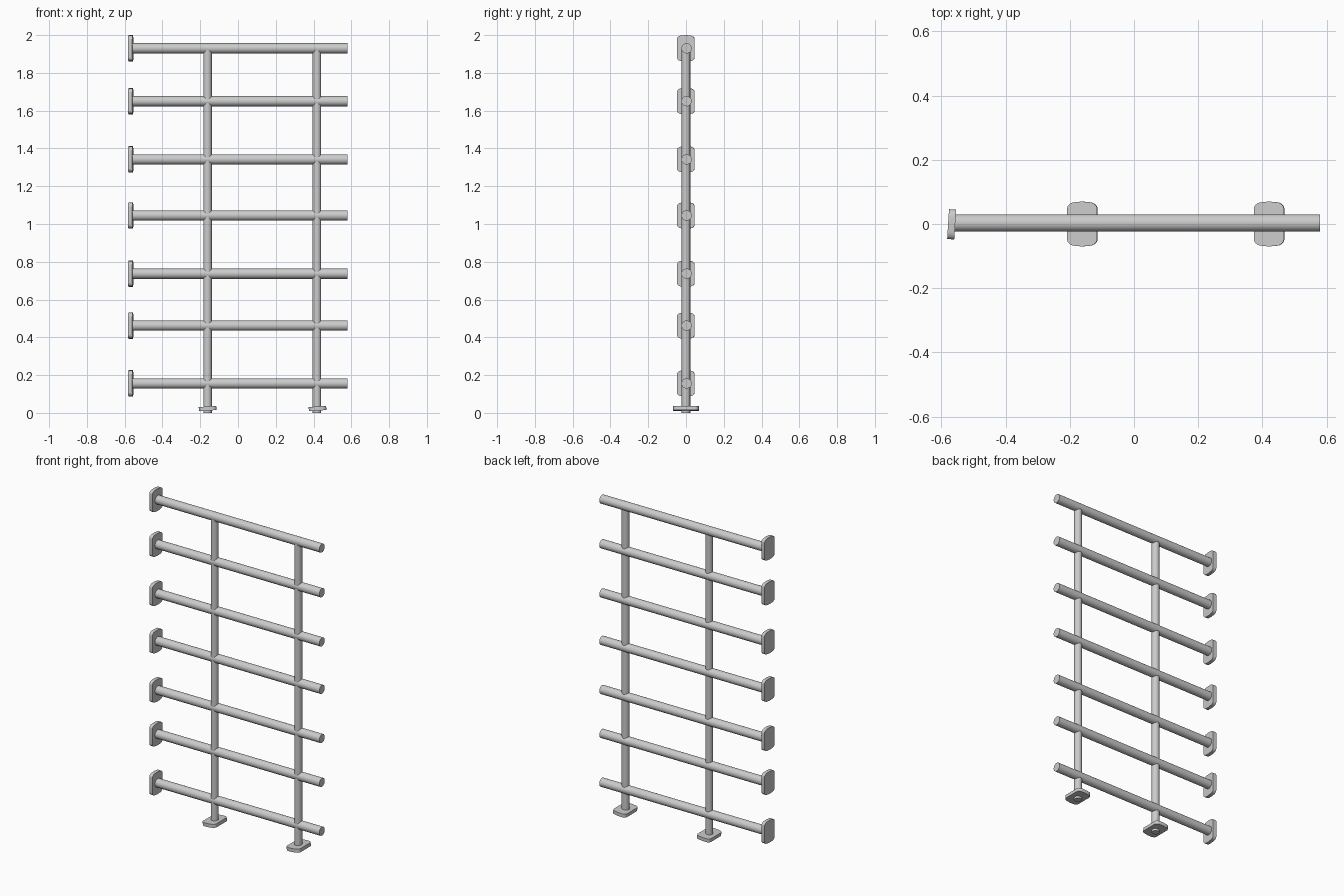
import bpy, bmesh
from math import radians, sin, cos, pi
from mathutils import Matrix, Vector

if "Cube" in bpy.data.objects:
    bpy.data.objects.remove(bpy.data.objects["Cube"])

RAIL_Z = [1.93, 1.65, 1.342, 1.045, 0.737, 0.462, 0.156]
POST_X = [-0.161, 0.418]
RAIL_R, POST_R = 0.027, 0.0225


def tube(name, start, end, radius):
    start, end = Vector(start), Vector(end)
    axis = end - start
    bpy.ops.mesh.primitive_cylinder_add(
        vertices=32, radius=radius, depth=axis.length, location=(start + end) / 2,
        rotation=axis.to_track_quat('Z', 'Y').to_euler())
    obj = bpy.context.object
    obj.name = name
    bpy.ops.object.shade_smooth_by_angle(angle=radians(35))


def flange(name, matrix, thick=0.022, half_w=0.0465, half_l=0.07, r=0.026, rise=0.012):
    # flat-sided plate with rounded corners and gently domed ends, lying in local XY
    n = 8
    top = []
    for i in range(n + 1):
        t = pi / 2 * i / n
        top.append((half_w - r + r * cos(t), half_l - 0.022 + 0.02 * sin(t)))
    top.append((0, half_l))
    top += [(-x, y) for x, y in reversed(top[:-1])]
    outline = top + [(-x, -y) for x, y in top]
    bm = bmesh.new()
    face = bm.faces.new([bm.verts.new((x, y, -thick / 2)) for x, y in outline])
    ext = bmesh.ops.extrude_face_region(bm, geom=[face])
    moved = [v for v in ext["geom"] if isinstance(v, bmesh.types.BMVert)]
    bmesh.ops.translate(bm, verts=moved, vec=(0, 0, thick))
    bmesh.ops.recalc_face_normals(bm, faces=bm.faces)
    mesh = bpy.data.meshes.new(name)
    bm.to_mesh(mesh)
    bm.free()
    obj = bpy.data.objects.new(name, mesh)
    bpy.context.collection.objects.link(obj)
    obj.matrix_world = matrix
    bpy.context.view_layer.objects.active = obj
    bpy.ops.object.select_all(action='DESELECT')
    obj.select_set(True)
    bpy.ops.object.shade_smooth_by_angle(angle=radians(35))


# horizontal rails with slightly turned wall flanges on the left ends
upright = Matrix(((0, 0, 1), (1, 0, 0), (0, 1, 0))).to_4x4()
for i, z in enumerate(RAIL_Z):
    tube(f"rail_{i + 1}", (-0.565, 0.003, z), (0.58, 0.003, z), RAIL_R)
    flange(f"wall_flange_{i + 1}",
           Matrix.Translation((-0.568, -0.001, z)) @ Matrix.Rotation(radians(-3.5), 4, 'Z') @ upright)

# vertical posts with slightly tilted foot plates
for i, x in enumerate(POST_X):
    tube(f"post_{i + 1}", (x, 0, 0), (x, 0, 1.925), POST_R)
    flange(f"foot_plate_{i + 1}",
           Matrix.Translation((x + 0.003 * i, 0, 0.023)) @ Matrix.Rotation(radians(-4), 4, 'Y'))
